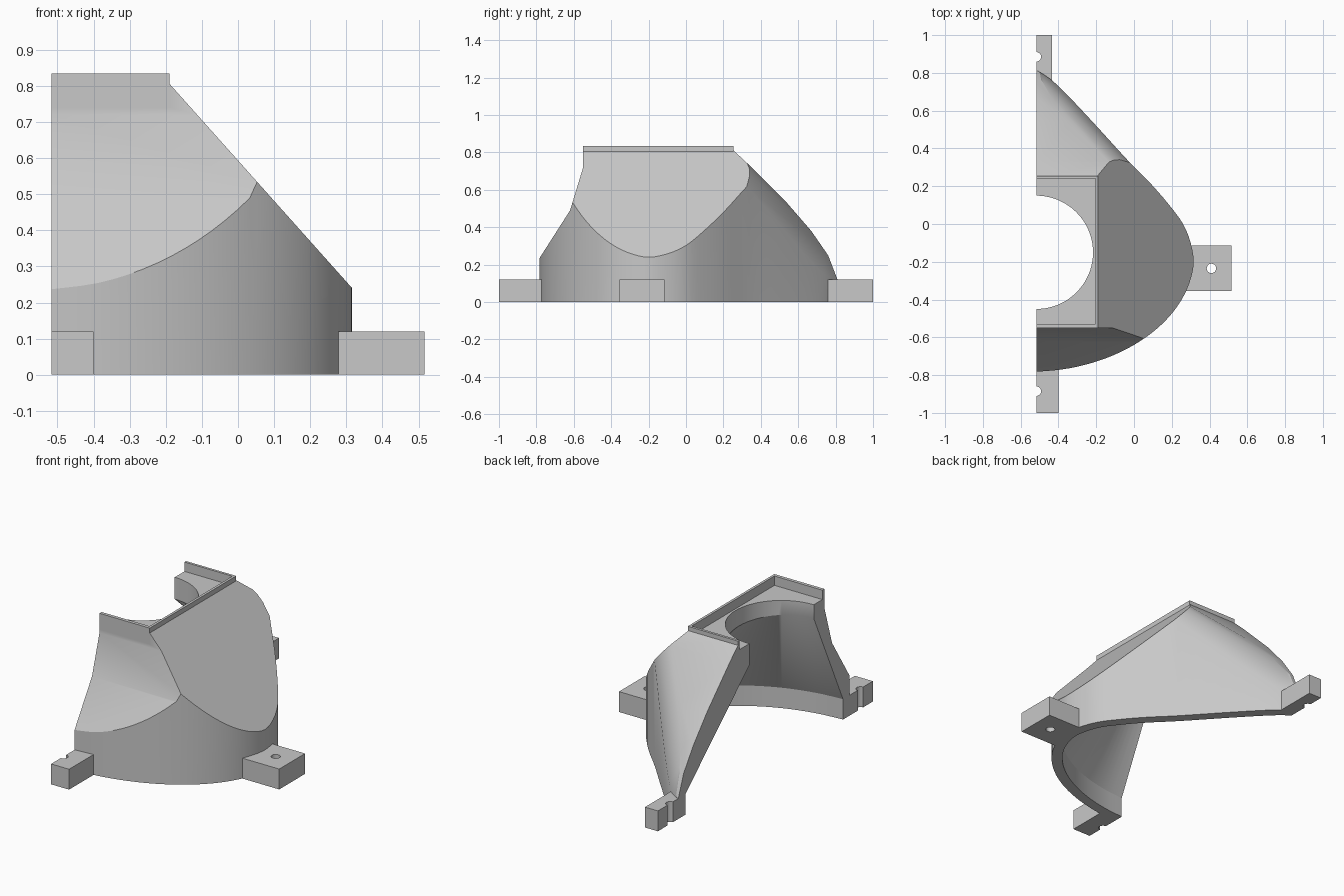
import bpy, bmesh, math
from mathutils import Vector

if "Cube" in bpy.data.objects:
    bpy.data.objects.remove(bpy.data.objects["Cube"])

grey = bpy.data.materials.new("plain grey")
grey.use_nodes = True
COLOUR = (0.58, 0.58, 0.58, 1)
grey.diffuse_color = COLOUR
grey.node_tree.nodes["Principled BSDF"].inputs["Base Color"].default_value = COLOUR

CUT_X = -0.517                     # open side of the half duct
BORE = Vector((CUT_X, -0.15))
WALL = 0.06
BAND = 0.12                        # height of the upright band inside the foot


def finish(name, bm):
    bmesh.ops.recalc_face_normals(bm, faces=bm.faces)
    mesh = bpy.data.meshes.new(name)
    bm.to_mesh(mesh)
    bm.free()
    mesh.materials.append(grey)
    obj = bpy.data.objects.new(name, mesh)
    bpy.context.collection.objects.link(obj)
    return obj


def loft(name, rings):
    """Closed solid through rings of equal point count."""
    bm = bmesh.new()
    loops = [[bm.verts.new(p) for p in ring] for ring in rings]
    n = len(loops[0])
    for a, b in zip(loops, loops[1:]):
        for i in range(n):
            j = (i + 1) % n
            bm.faces.new((a[i], a[j], b[j], b[i]))
    bm.faces.new(loops[0])
    bm.faces.new(loops[-1])
    return finish(name, bm)


def box(name, x0, x1, y0, y1, z0, z1):
    outline = [(x0, y0), (x1, y0), (x1, y1), (x0, y1)]
    return loft(name, [[(x, y, z) for x, y in outline] for z in (z0, z1)])


def pin(x, y, radius):
    outline = [(x + radius * math.cos(i * math.tau / 24),
                y + radius * math.sin(i * math.tau / 24)) for i in range(24)]
    return loft("pin", [[(u, v, z) for u, v in outline] for z in (-0.1, 0.3)])


def select_only(obj):
    bpy.ops.object.select_all(action='DESELECT')
    bpy.context.view_layer.objects.active = obj
    obj.select_set(True)


def boolean(obj, tool, operation):
    mod = obj.modifiers.new("cut", 'BOOLEAN')
    mod.operation, mod.object, mod.solver = operation, tool, 'EXACT'
    select_only(obj)
    bpy.ops.object.modifier_apply(modifier=mod.name)
    bpy.data.objects.remove(tool)


def slice_off(obj, point, normal):
    """Remove everything beyond a plane and cap the cut."""
    bm = bmesh.new()
    bm.from_mesh(obj.data)
    cut = bmesh.ops.bisect_plane(bm, geom=bm.verts[:] + bm.edges[:] + bm.faces[:],
                                 plane_co=point, plane_no=normal, clear_outer=True)
    edges = [e for e in cut["geom_cut"] if isinstance(e, bmesh.types.BMEdge)]
    bmesh.ops.contextual_create(bm, geom=edges)
    bmesh.ops.recalc_face_normals(bm, faces=bm.faces)
    bm.to_mesh(obj.data)
    bm.free()


def smooth_path(points, steps=3):
    """Catmull-Rom curve through the points."""
    out = []
    for i in range(len(points) - 1):
        a, b, c, d = (points[max(0, min(len(points) - 1, i + k))] for k in (-1, 0, 1, 2))
        for s in range(steps):
            t = s / steps
            out.append(0.5 * (2 * b + (c - a) * t + (2 * a - 5 * b + 4 * c - d) * t ** 2
                              + (3 * b - a - 3 * c + d) * t ** 3))
    return out + [points[-1]]


# footprint: slightly flattened quarter ellipse at the front, long tail at the back
front = []
for i in range(11):
    a = i * math.pi / 20
    flat = 1 - 0.022 * math.sin(2 * a)
    front.append(Vector((CUT_X + 0.833 * flat * math.sin(a), -0.2 - 0.582 * flat * math.cos(a))))
tail = [(0.3, -0.1), (0.26, 0), (0.187, 0.1), (0.092, 0.21), (-0.033, 0.337),
        (-0.2, 0.52), (-0.35, 0.68), (-0.44, 0.765), (CUT_X, 0.815)]
outline = smooth_path(front + [Vector(p) for p in tail])

# inner footprint, offset by the wall thickness
inner = []
for i, p in enumerate(outline):
    d = (outline[min(i + 1, len(outline) - 1)] - outline[max(i - 1, 0)]).normalized()
    inner.append(p - WALL * Vector((d.y, -d.x)))
inner[0].x = inner[-1].x = CUT_X
overrun = Vector((-0.1, 0))
inner = [inner[0] + overrun] + inner + [inner[-1] + overrun]

# duct: footprint column trimmed by the side profile
duct = loft("duct_shell", [[(p.x, p.y, z) for p in outline] for z in (0, 0.9)])
profile = [(-0.9, -0.1), (-0.9, 0.053), (-0.78, 0.24), (-0.62, 0.49), (-0.55, 0.72),
           (-0.55, 0.835), (0.255, 0.835), (0.255, 0.81), (0.33, 0.74), (0.54, 0.53),
           (0.67, 0.38), (0.76, 0.25), (0.81, 0.12), (0.83, -0.1)]
trim = loft("trim", [[(x, y, z) for y, z in profile] for x in (-1, 1)])
slice_off(trim, Vector((0.316, 0, 0.24)), Vector((0.565, 0, 0.505)))
# rounded back shoulder
for direction, distance in (((1, 2, 1), 0.524), ((1, 3, 2), 0.624), ((2, 3, 1), 0.414)):
    normal = Vector(direction).normalized()
    slice_off(trim, normal * distance, normal)
boolean(duct, trim, 'INTERSECT')

# square socket on top
boolean(duct, box("rim", CUT_X, -0.19, -0.55, 0.255, 0.74, 0.835), 'UNION')
boolean(duct, box("pocket", -0.7, -0.205, -0.53, 0.24, 0.78, 0.95), 'DIFFERENCE')

# hollow: footprint at the bottom tapering straight into the round bore
rings = []
for z, blend in ((-0.1, 1), (BAND, 1), (0.675, 0), (0.9, 0)):
    ring = []
    for p in inner:
        circle = BORE + 0.3 * (p - BORE).normalized()
        q = circle.lerp(p, blend)
        tilt = 0.08 * (BORE.y - circle.y) * (1 - blend)
        ring.append((q.x, q.y, z + tilt))
    rings.append(ring)
boolean(duct, loft("hollow", rings), 'DIFFERENCE')

# crisp crease above the inner band
for edge in duct.data.edges:
    if all(abs(duct.data.vertices[v].co.z - BAND) < 0.001 for v in edge.vertices):
        edge.use_edge_sharp = True

# mounting tabs with screw holes
tabs = [
    ("side_tab", (0.278, 0.517, -0.355, -0.115), (0.41, -0.235)),
    ("front_tab", (CUT_X, -0.4, -1, -0.765), (CUT_X, -0.885)),
    ("back_tab", (CUT_X, -0.433, 0.76, 1), (CUT_X, 0.885)),
]
parts = [duct]
for name, extent, hole in tabs:
    tab = box(name, *extent, 0, BAND)
    boolean(tab, pin(*hole, 0.025), 'DIFFERENCE')
    parts.append(tab)

for obj in parts:
    select_only(obj)
    bpy.ops.object.shade_smooth_by_angle(angle=math.radians(30), keep_sharp_edges=True)
